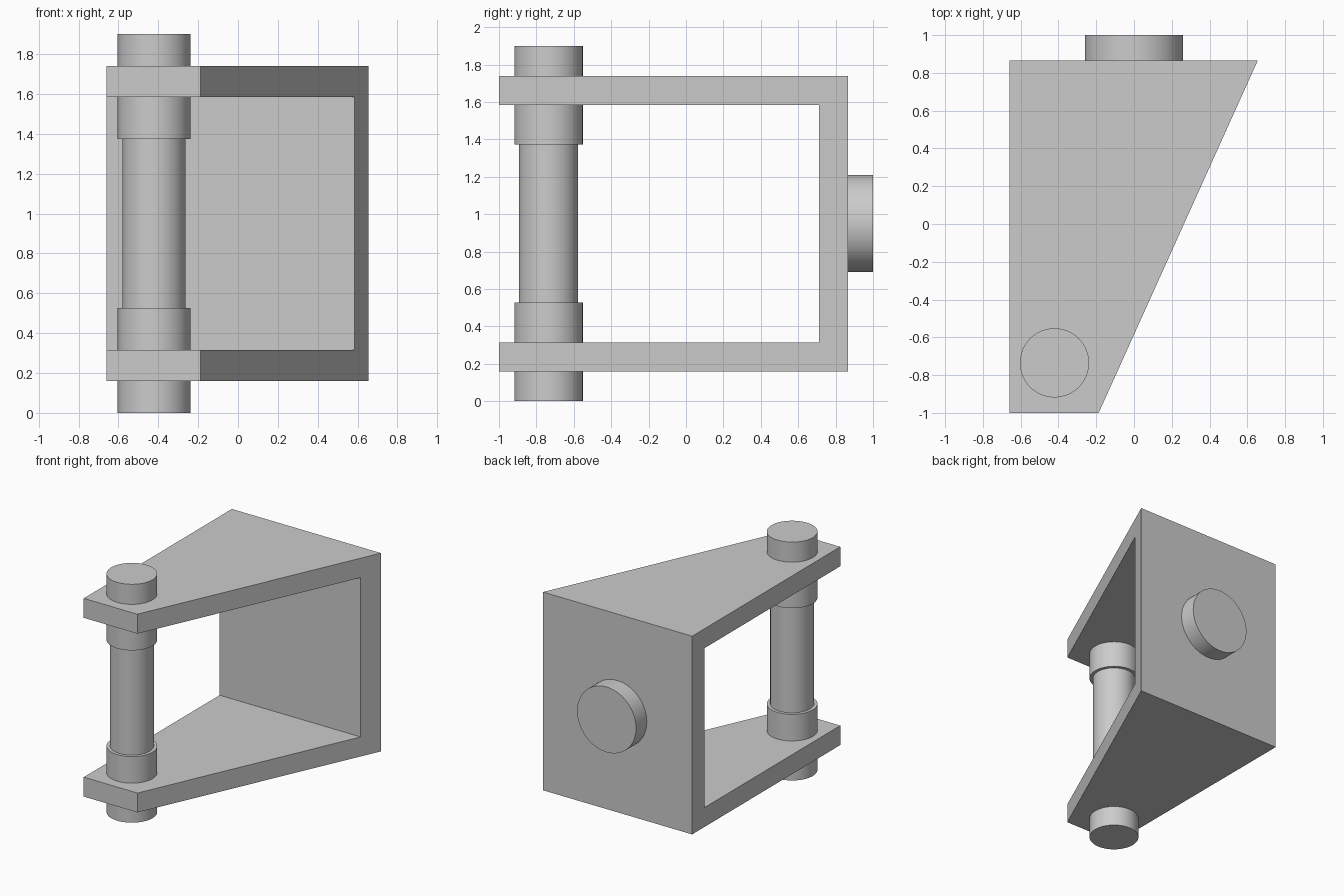
import bpy, bmesh
from math import radians
from mathutils import Vector

cube = bpy.data.objects.get("Cube")
if cube:
    bpy.data.objects.remove(cube, do_unlink=True)

# Plain grey for every part
grey = bpy.data.materials.new("plain_grey")
grey.use_nodes = True
colour = (0.6, 0.6, 0.6, 1)
grey.diffuse_color = colour
grey.node_tree.nodes["Principled BSDF"].inputs["Base Color"].default_value = colour

LEFT, NOSE, WIDE = -0.66, -0.187, 0.655
FRONT, BACK, INNER = -1.0, 0.865, 0.71


def slanted_side(y):
    return NOSE + (WIDE - NOSE) * (y - FRONT) / (BACK - FRONT)


def bracket(name, profile):
    """Extrude a (y, z) profile across x up to the slanted side."""
    bm = bmesh.new()
    near = [bm.verts.new((LEFT, y, z)) for y, z in profile]
    far = [bm.verts.new((slanted_side(y), y, z)) for y, z in profile]
    bm.faces.new(near)
    bm.faces.new(far[::-1])
    for i in range(len(profile)):
        j = (i + 1) % len(profile)
        bm.faces.new((near[i], far[i], far[j], near[j]))
    bmesh.ops.recalc_face_normals(bm, faces=bm.faces)
    mesh = bpy.data.meshes.new(name)
    bm.to_mesh(mesh)
    bm.free()
    obj = bpy.data.objects.new(name, mesh)
    bpy.context.collection.objects.link(obj)
    mesh.materials.append(grey)


def cylinder(name, start, end, radius):
    a, b = Vector(start), Vector(end)
    axis = b - a
    bpy.ops.mesh.primitive_cylinder_add(
        vertices=64, radius=radius, depth=axis.length, location=(a + b) / 2,
        rotation=axis.to_track_quat("Z", "Y").to_euler())
    obj = bpy.context.object
    obj.name = obj.data.name = name
    obj.data.materials.append(grey)
    bpy.ops.object.shade_smooth_by_angle(angle=radians(30))


# C-shaped bracket: two tapered plates joined by the back wall
bracket("bracket", [
    (FRONT, 0.16), (BACK, 0.16), (BACK, 1.74), (FRONT, 1.74),
    (FRONT, 1.585), (INNER, 1.585), (INNER, 0.315), (FRONT, 0.315)])

# Upright pin: thin shaft with thicker ends passing through the plates
PX, PY = -0.421, -0.735
for name, low, high, radius in (
        ("lower_pin_end", 0, 0.527, 0.183),
        ("pin_shaft", 0.527, 1.373, 0.158),
        ("upper_pin_end", 1.373, 1.9, 0.183)):
    cylinder(name, (PX, PY, low), (PX, PY, high), radius)

# Round boss on the back wall
cylinder("back_boss", (0, BACK, 0.95), (0, 1, 0.95), 0.26)
